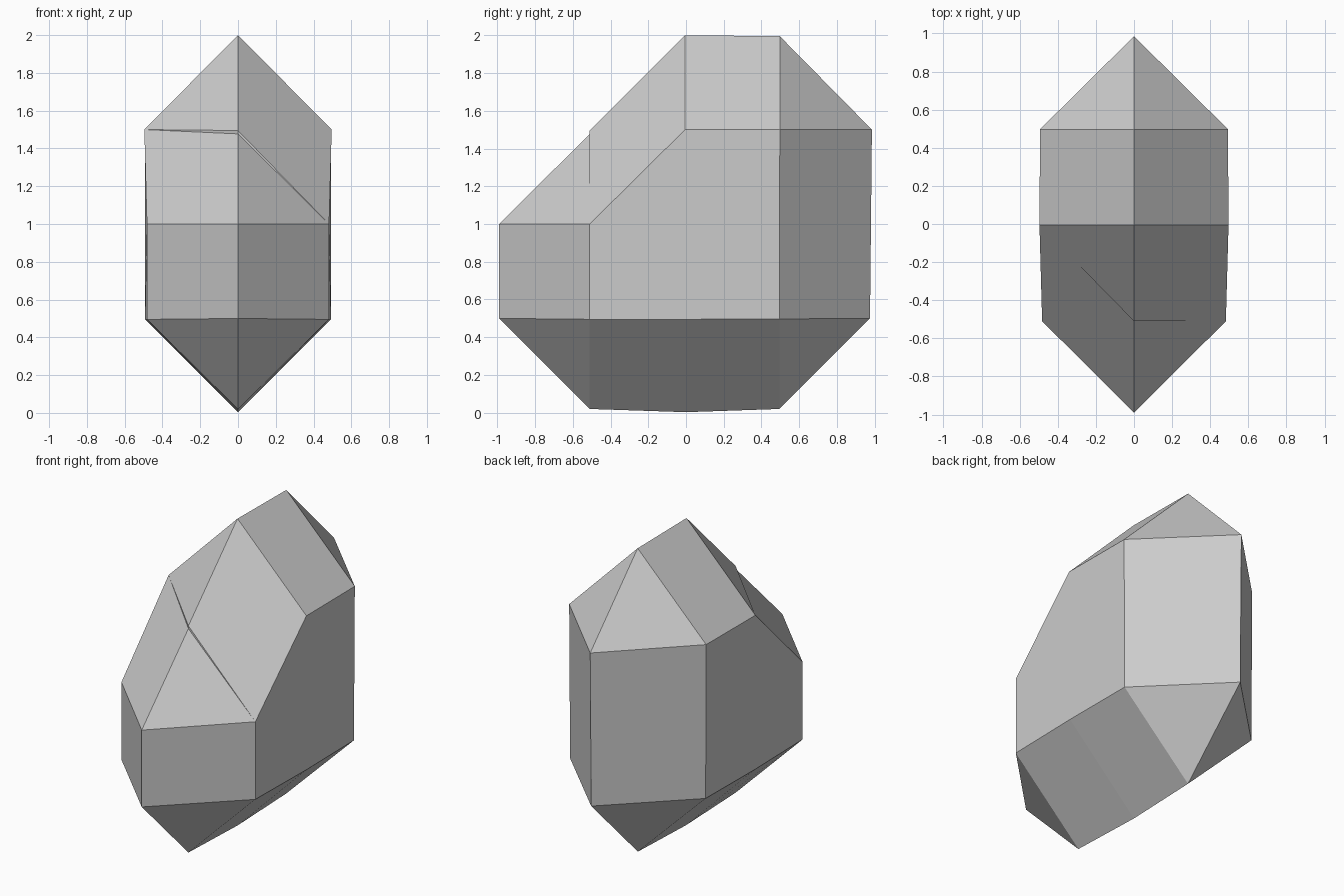
import bpy
import bmesh

# Remove the default object
cube = bpy.data.objects.get("Cube")
if cube:
    bpy.data.objects.remove(cube, do_unlink=True)

# Plain grey stone
stone = bpy.data.materials.new("grey stone")
stone.use_nodes = True
grey = (0.6, 0.6, 0.6, 1.0)
stone.diffuse_color = grey
bsdf = next(n for n in stone.node_tree.nodes if n.type == "BSDF_PRINCIPLED")
bsdf.inputs["Base Color"].default_value = grey

# Outline on the centre plane (y, z)
centre = {
    "brow": (-0.99, 1.0), "step_low": (-0.51, 1.477), "step_high": (-0.51, 1.495),
    "peak": (-0.005, 2.0), "ridge_end": (0.497, 1.995), "back_top": (0.985, 1.5),
    "back_low": (0.975, 0.5), "keel_back": (0.495, 0.02), "keel_mid": (0.0, 0.003),
    "keel_front": (-0.51, 0.02), "nose": (-0.99, 0.5),
}
# Corners of each flank (x, y, z), mirrored to both sides
flank = {
    "Front_low": (0.482, -0.51, 0.495), "Front_top": (0.482, -0.51, 1.0),
    "Top_front": (0.496, -0.005, 1.5), "Top_back": (0.493, 0.497, 1.5),
    "Back_low": (0.488, 0.495, 0.497), "Mid_low": (0.492, 0.0, 0.495),
}
# Facets shared by both sides
facets = [
    "peak ridge_end Top_back Top_front",
    "ridge_end back_top Top_back",
    "back_top back_low Back_low Top_back",
    "back_low keel_back Back_low",
    "keel_back keel_mid Mid_low Back_low",
    "keel_mid keel_front Front_low Mid_low",
    "keel_front nose Front_low",
    "nose brow Front_top Front_low",
    "Front_low Front_top Top_front Top_back Back_low Mid_low",
]
# Front slope: the thin step runs along a different diagonal on each side
slope = {
    1: ["brow step_low Front_top",
        "step_low step_high Front_top",
        "step_high peak Top_front Front_top"],
    -1: ["brow step_low Top_front Front_top",
         "step_low step_high Top_front",
         "step_high peak Top_front"],
}

# Faceted gem body
bm = bmesh.new()
middle = {name: bm.verts.new((0, y, z)) for name, (y, z) in centre.items()}
for side in (1, -1):
    points = dict(middle)
    for name, (x, y, z) in flank.items():
        points[name] = bm.verts.new((side * x, y, z))
    for facet in facets + slope[side]:
        bm.faces.new([points[name] for name in facet.split()])
bmesh.ops.recalc_face_normals(bm, faces=bm.faces[:])

mesh = bpy.data.meshes.new("faceted_stone")
bm.to_mesh(mesh)
bm.free()
mesh.materials.append(stone)
body = bpy.data.objects.new("faceted_stone", mesh)
bpy.context.collection.objects.link(body)
